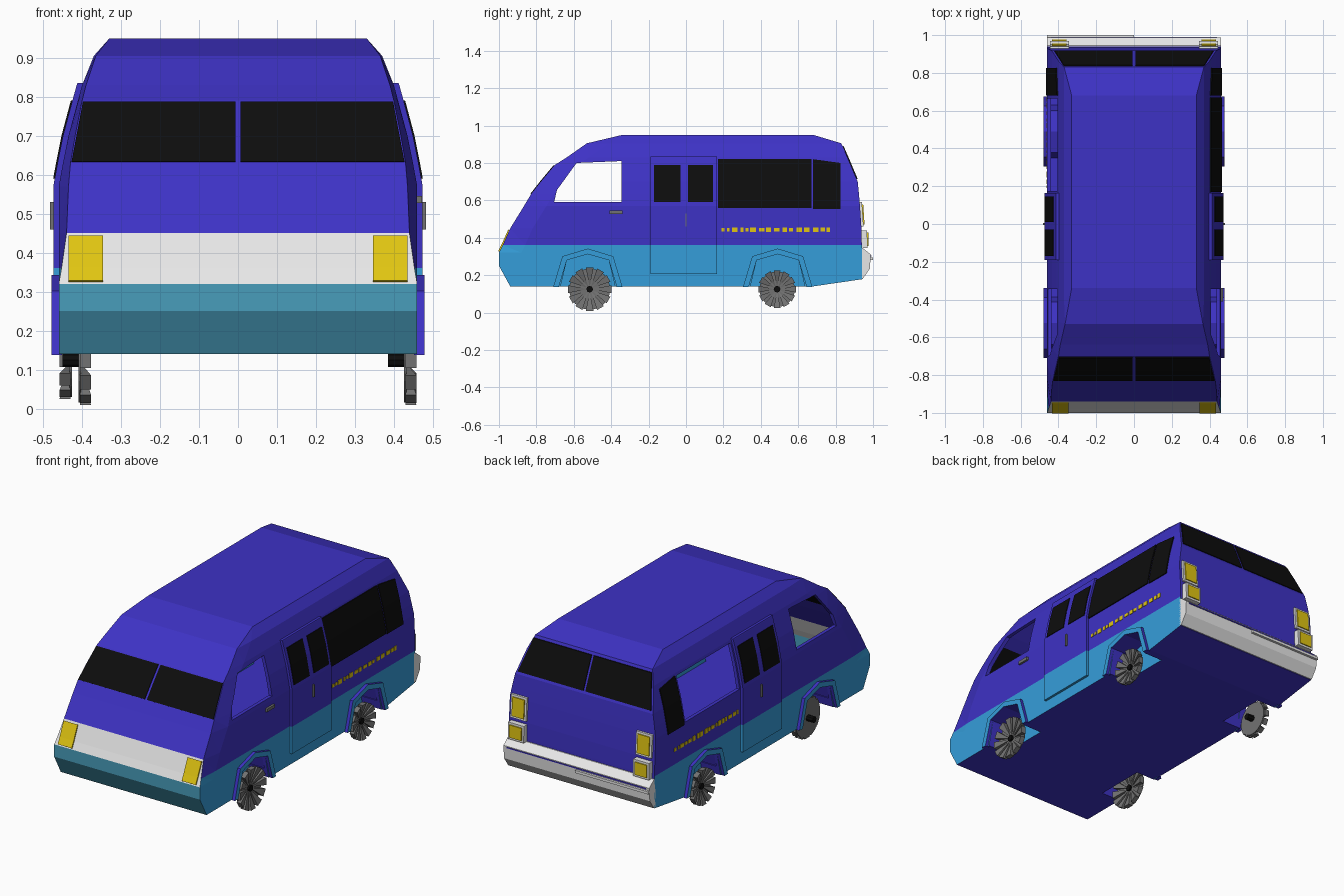
import bpy, bmesh, math, random
from mathutils import Vector

random.seed(4)
cube = bpy.data.objects.get("Cube")
if cube:
    bpy.data.objects.remove(cube, do_unlink=True)

# Flat colours, shared by every part in the same slot order
COLOURS = {"violet": (.048, .032, .56), "sky_blue": (.036, .34, .70), "teal": (.065, .34, .50),
           "white": (.8, .8, .8), "black": (.004, .004, .004), "yellow": (.75, .56, .006),
           "wheel_grey": (.17, .17, .17)}
NAMES = list(COLOURS)
MATS = []
for name, rgb in COLOURS.items():
    m = bpy.data.materials.new(name)
    m.use_nodes = True
    m.diffuse_color = (*rgb, 1)
    m.node_tree.nodes["Principled BSDF"].inputs["Base Color"].default_value = (*rgb, 1)
    MATS.append(m)
ID = {n: i for i, n in enumerate(NAMES)}

# Body levels: z, front y, back y, half width at nose, half width
LEVELS = [(.14, -.94, .94, .46, .46), (.25, -1, .94, .46, .46), (.32, -1, .94, .46, .46),
          (.36, -.98, .94, .453, .46), (.45, -.94, .938, .44, .46), (.57, -.866, .93, .435, .46),
          (.63, -.83, .925, .43, .449), (.70, -.775, .918, .418, .435), (.79, -.70, .88, .40, .411),
          (.83, -.637, .863, .39, .40), (.905, -.53, .83, .365, .37), (.95, -.34, .68, .33, .33)]


def at(z, col):
    """Interpolate a body dimension at height z."""
    for a, b in zip(LEVELS, LEVELS[1:]):
        if z <= b[0]:
            t = (z - a[0]) / (b[0] - a[0])
            return a[col] + t * (b[col] - a[col])
    return LEVELS[-1][col]


def finish(bm, name, recalc=True):
    if recalc:
        bmesh.ops.recalc_face_normals(bm, faces=bm.faces[:])
    me = bpy.data.meshes.new(name)
    bm.to_mesh(me)
    bm.free()
    for m in MATS:
        me.materials.append(m)
    ob = bpy.data.objects.new(name, me)
    bpy.context.collection.objects.link(ob)
    return ob


def lower(z):
    return "sky_blue" if z < .36 else "violet"


def loft(name, inset=0):
    """Stack of eight-sided rings forming the van shell."""
    bm = bmesh.new()
    rings = []
    for i, (z, yf, yb, wf, w) in enumerate(LEVELS):
        yf, yb, wf, w = yf + 1.5 * inset, yb - 1.5 * inset, wf - inset, w - inset
        zb = z
        if i == 0:
            zb = .178
            if inset:
                z = zb = .19
        if i == len(LEVELS) - 1:
            z = zb = z - inset
        fs, bs = yf + .12, min(.68, yb - .05)
        half = [(wf, yf, z), (w, fs, z), (w, bs, z), (w, yb, zb)]
        pts = half + [(-x, y, h) for x, y, h in reversed(half)]
        rings.append([bm.verts.new(p) for p in pts])
    for a, b in zip(rings, rings[1:]):
        for j in range(8):
            k = (j + 1) % 8
            f = bm.faces.new((a[j], a[k], b[k], b[j]))
            z = f.calc_center_median().z
            colour = lower(z)
            if j == 3:
                colour = "violet"
            if j == 7:
                colour = "teal" if z < .32 else "white" if z < .45 else "violet"
                if inset and .63 < z < .79:
                    colour = "black"
            f.material_index = ID[colour]
    for r in (rings[0], rings[-1]):
        for q in ((0, 1, 6, 7), (1, 2, 5, 6), (2, 3, 4, 5)):
            bm.faces.new([r[n] for n in q])
    bmesh.ops.triangulate(bm, faces=bm.faces[:])
    return finish(bm, name)


def prism(name, pts, x0, x1, cap="violet", edge="violet", liner=False):
    """Extrude a (y, z) outline along x; a liner is open at x1 and underneath."""
    bm = bmesh.new()
    a = [bm.verts.new((x0, y, z)) for y, z in pts]
    b = [bm.verts.new((x1, y, z)) for y, z in pts]
    n = len(pts)
    for i in range(n - 1 if liner else n):
        k = (i + 1) % n
        bm.faces.new((a[i], a[k], b[k], b[i])).material_index = ID[edge]
    for ring in ([a] if liner else [a, b]):
        bm.faces.new(ring).material_index = ID[cap]
    bmesh.ops.recalc_face_normals(bm, faces=bm.faces[:])
    if liner:
        bmesh.ops.reverse_faces(bm, faces=bm.faces[:])
    return finish(bm, name, False)


def box(name, x0, x1, y0, y1, z0, z1, colour):
    return prism(name, [(y0, z0), (y1, z0), (y1, z1), (y0, z1)], x0, x1, colour, colour)


def plate(name, pts, where, colour, off=.006):
    """Thin plate that follows the shell; where is side sign, 'front' or 'back'."""
    bm = bmesh.new()
    bm.faces.new([bm.verts.new((u, 0, z)) for u, z in pts])
    for lev in LEVELS:
        bmesh.ops.bisect_plane(bm, geom=bm.verts[:] + bm.edges[:] + bm.faces[:],
                               plane_co=(0, 0, lev[0]), plane_no=(0, 0, 1))
    for v in bm.verts:
        u, z = v.co.x, v.co.z
        if where == "front":
            v.co, out = (u, at(z, 1), z), Vector((0, -1, .6))
        elif where == "back":
            v.co, out = (u, at(z, 2), z), Vector((0, 1, 0))
        else:
            v.co, out = (where * at(z, 4), u, z), Vector((where, 0, 0))
    top = bmesh.ops.extrude_face_region(bm, geom=bm.faces[:])["geom"]
    bmesh.ops.translate(bm, vec=out * off, verts=[g for g in top if isinstance(g, bmesh.types.BMVert)])
    for f in bm.faces:
        f.material_index = ID[colour or lower(f.calc_center_median().z)]
    return finish(bm, name)


def rect(u0, u1, z0, z1):
    return [(u0, z0), (u1, z0), (u1, z1), (u0, z1)]


def cut(target, cutter):
    mod = target.modifiers.new("cut", "BOOLEAN")
    mod.operation, mod.solver, mod.object = "DIFFERENCE", "EXACT", cutter
    bpy.context.view_layer.objects.active = target
    bpy.ops.object.modifier_apply(modifier=mod.name)
    bpy.data.objects.remove(cutter, do_unlink=True)


def arch(y, grow, base):
    """Angular wheel arch outline."""
    g = grow
    return [(y - .155 - g, base), (y - .112 - g * .8, .28 + g * .7), (y, .312 + g),
            (y + .112 + g * .8, .28 + g * .7), (y + .155 + g, base)]


# Hollow shell with wheel openings and open windows
FRONT_Y, REAR_Y = -.525, .49
body = loft("body_shell")
cut(body, loft("cavity", .02))
door_glass = [(-.705, .59), (-.69, .655), (-.585, .80), (-.345, .81), (-.345, .59)]
for s in (1, -1):
    cut(body, prism("window_cutter", door_glass, s * .25, s * .55))
    for y in (FRONT_Y, REAR_Y):
        cut(body, prism("well_cutter", arch(y, 0, .1), s * .34, s * .55, "sky_blue"))
cut(body, prism("rear_window_cutter", rect(.175, .665, .565, .815), -.25, -.55))

# Side parts
for s, tag in ((1, "left"), (-1, "right")):
    for y, end in ((FRONT_Y, "front"), (REAR_Y, "rear")):
        prism(f"{end}_wheel_well_{tag}", arch(y, 0, .14), s * .34, s * .458, "sky_blue", liner=True)
        flare = arch(y, .03, .137) + arch(y, 0, .137)[::-1]
        prism(f"{end}_arch_flare_{tag}", flare, s * .452, s * .478, "sky_blue")
    plate(f"sliding_door_{tag}", rect(-.19, .165, .205, .835), s, None, .014)
    for i, (a, b) in enumerate(((-.17, -.03), (.01, .145))):
        plate(f"door_glass_{tag}_{i}", rect(a, b, .59, .79), s, "black", .018)
    box(f"door_handle_{tag}", s * .46, s * .482, -.004, .004, .46, .53, "wheel_grey")
    if s > 0:
        plate("rear_side_glass", rect(.17, .67, .56, .82), s, "black")
    plate(f"rear_quarter_glass_{tag}", [(.68, .555), (.825, .555), (.825, .80), (.68, .82)], s, "black")
    # Broken yellow trim stripe
    y = .19
    while y < .77:
        w = random.uniform(.012, .032)
        h = random.uniform(.008, .014)
        plate(f"trim_dash_{tag}", rect(y, y + w, .443 - h, .443 + h), s, "yellow", .003)
        y += w + random.uniform(.006, .02)
box("cab_handle", .45, .472, -.41, -.34, .527, .545, "wheel_grey")

# Glass and lamps at each end
for s, tag in ((1, "left"), (-1, "right")):
    plate(f"windshield_{tag}", [(s * .007, .632), (s * .427, .632), (s * .398, .785), (s * .007, .785)],
          "front", "black", .004)
    plate(f"rear_glass_{tag}", [(s * .007, .715), (s * .42, .715), (s * .372, .89), (s * .007, .89)],
          "back", "black")
    plate(f"headlight_{tag}", rect(s * .347, s * .435, .325, .44), "front", "yellow")
    for part, z0, z1, off in (("upper", .46, .59, .012), ("lower", .345, .44, .03)):
        plate(f"{part}_lamp_frame_{tag}", rect(s * .345, s * .445, z0, z1), "back", "white", off)
        plate(f"{part}_lamp_{tag}", rect(s * .357, s * .433, z0 + .012, z1 - .012), "back", "yellow", off + .006)

# Rear bumper and its trim bar
prism("rear_bumper", [(.93, .18), (.945, .18), (.983, .235), (.988, .31), (.945, .345), (.93, .345)],
      -.46, .46, "white", "white")
box("bumper_groove", -.44, .44, .98, .991, .30, .306, "violet")
box("bumper_bar", -.46, 0, .98, 1, .28, .295, "white")


def wheel(name, x, y, r, d):
    """Thin disc carrying wedge-shaped blades that thicken toward the rim along d."""
    bm = bmesh.new()
    z = .125

    def vert(rad, ang, depth):
        return bm.verts.new((x + d * depth, y + rad * math.cos(ang), z + rad * math.sin(ang)))

    n = 12
    rings = [[vert(r * .93, math.tau * i / (2 * n), dep) for i in range(2 * n)] for dep in (-.004, .002)]
    for ring in rings:
        bm.faces.new(ring)
    for i in range(2 * n):
        k = (i + 1) % (2 * n)
        bm.faces.new((rings[0][i], rings[0][k], rings[1][k], rings[1][i]))
    for i in range(n):
        a, h = math.tau * i / n, math.pi / n * .68
        hub = vert(.012, a, 0)
        lo = [vert(r, a - h, 0), vert(r, a + h, 0)]
        hi = [vert(r, a - h, .028), vert(r, a + h, .028)]
        for f in ((hub, lo[0], lo[1]), (hub, hi[0], hi[1]), (lo[0], lo[1], hi[1], hi[0]),
                  (hub, lo[0], hi[0]), (hub, lo[1], hi[1])):
            bm.faces.new(f)
    for f in bm.faces:
        f.material_index = ID["wheel_grey"]
    finish(bm, name)
    hub = [(y + .018 * math.cos(math.tau * i / 8), z + .018 * math.sin(math.tau * i / 8)) for i in range(8)]
    prism(name + "_hub", hub, x - d * .045, x + d * .014, "black", "black")


wheel("front_wheel_left", .43, -.515, .118, 1)
wheel("front_wheel_right", -.405, -.515, .118, 1)
wheel("rear_wheel_left", .43, .487, .102, 1)
wheel("rear_wheel_right", -.43, .487, .102, -1)
